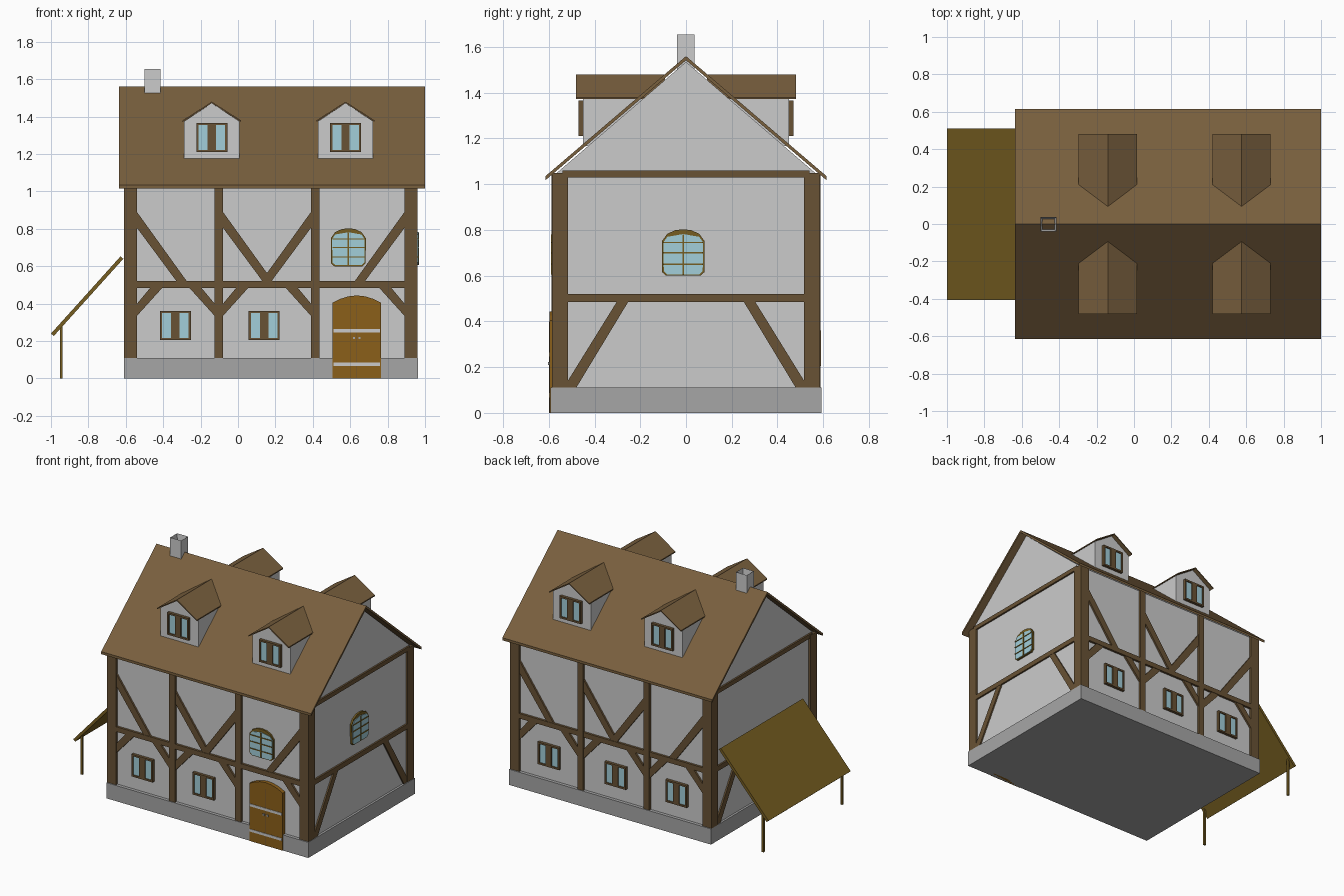
import bpy, bmesh

if "Cube" in bpy.data.objects:
    bpy.data.objects.remove(bpy.data.objects["Cube"])

def mat(name, r, g, b):
    m = bpy.data.materials.new(name)
    m.diffuse_color = (r, g, b, 1)
    m.use_nodes = True
    m.node_tree.nodes["Principled BSDF"].inputs["Base Color"].default_value = m.diffuse_color
    return m

TIMBER = mat("timber", 0.14, 0.085, 0.035)
ROOF = mat("roof_brown", 0.19, 0.115, 0.048)
OCHRE = mat("ochre_wood", 0.18, 0.11, 0.015)
DOOR = mat("door_wood", 0.26, 0.115, 0.01)
GLASS = mat("glass", 0.36, 0.62, 0.7)
STONE = mat("stone", 0.38, 0.38, 0.38)

def prism(name, polys, axis, a, b, material=None):
    """Extrude (u, z) polygons along x or y from a to b, all in one object."""
    bm = bmesh.new()
    for pts in polys:
        rings = []
        for d in (a, b):
            rings.append([bm.verts.new((d, u, z) if axis == 'x' else (u, d, z)) for u, z in pts])
        n = len(pts)
        bm.faces.new(rings[0])
        bm.faces.new(rings[1][::-1])
        for i in range(n):
            j = (i + 1) % n
            bm.faces.new((rings[0][j], rings[0][i], rings[1][i], rings[1][j]))
    bmesh.ops.recalc_face_normals(bm, faces=bm.faces)
    me = bpy.data.meshes.new(name)
    bm.to_mesh(me)
    bm.free()
    ob = bpy.data.objects.new(name, me)
    bpy.context.collection.objects.link(ob)
    if material:
        me.materials.append(material)
    return ob

def rect(u0, u1, z0, z1):
    return [(u0, z0), (u1, z0), (u1, z1), (u0, z1)]

def sym(half, cu=0, cz=0, k=1):
    """Mirror a right-hand half outline about u = 0, then scale and place it."""
    full = half + [(-u, z) for u, z in reversed(half) if u > 0]
    return [(cu + u * k, cz + z * k) for u, z in full]

def chevron(hw, z_eave, z_top, t, cu=0):
    return [(cu - hw, z_eave), (cu, z_top), (cu + hw, z_eave),
            (cu + hw, z_eave - t), (cu, z_top - t), (cu - hw, z_eave - t)]

def window(name, cu, cz, s, face):
    """Small casement on a front (s=-1) or back (s=1) wall at depth face."""
    w, h, f = 0.083, 0.078, 0.012
    prism(name + "_frame", [rect(cu - w, cu + w, cz - h, cz - h + f), rect(cu - w, cu + w, cz + h - f, cz + h),
                            rect(cu - w, cu - w + f, cz - h + f, cz + h - f),
                            rect(cu + w - f, cu + w, cz - h + f, cz + h - f),
                            rect(cu - 0.022, cu + 0.022, cz - h + f, cz + h - f)],
          'y', s * (face - 0.01), s * (face + 0.02), TIMBER)
    prism(name + "_pane", [rect(cu - w + f, cu + w - f, cz - h + f, cz + h - f)],
          'y', s * (face - 0.01), s * (face + 0.012), GLASS)

def arched_window(name, cu, axis, s, face):
    half = [(0.075, -0.1), (0.092, -0.085), (0.094, 0.05), (0.07, 0.083), (0.035, 0.099), (0, 0.103)]
    pane = [(0.07, -0.094), (0.085, -0.08), (0.087, 0.045), (0.07, 0.07), (0, 0.082)]
    c = 0.70
    prism(name + "_frame", [sym(half, cu, c)], axis, s * (face - 0.01), s * (face + 0.012), OCHRE)
    prism(name + "_pane", [sym(pane, cu, c)], axis, s * face, s * (face + 0.016), GLASS)
    bars = [rect(cu - 0.004, cu + 0.004, c - 0.094, c + 0.08)]
    bars += [rect(cu - 0.086, cu + 0.086, c + z - 0.003, c + z + 0.003) for z in (-0.05, 0, 0.045)]
    prism(name + "_bars", bars, axis, s * face, s * (face + 0.02), OCHRE)

X0, X1 = -0.61, 0.963     # outer ends of the house
WY = 0.57                 # wall depth

# stone base and plastered walls with gables
prism("stone_base", [rect(X0, X1, 0, 0.11)], 'y', -0.593, 0.593, STONE)
prism("walls", [[(-WY, 0.1), (WY, 0.1), (WY, 1.045), (0, 1.535), (-WY, 1.045)]],
      'x', X0 + 0.015, X1 - 0.015)

# main roof
prism("main_roof", [chevron(0.615, 1.035, 1.56, 0.018)], 'x', -0.635, 1.0, ROOF)

# chimney, hollow at the top
ch = prism("chimney", [rect(-0.5, -0.415, 1.4, 1.655)], 'y', -0.04, 0.037)
bm = bmesh.new()
bm.from_mesh(ch.data)
top = max(bm.faces, key=lambda f: f.calc_center_median().z)
bmesh.ops.inset_region(bm, faces=[top], thickness=0.015)
bmesh.ops.translate(bm, verts=top.verts, vec=(0, 0, -0.12))
bm.to_mesh(ch.data)
bm.free()

# corner posts
for i, (a, b) in enumerate(((X0, -0.54), (0.89, X1 - 0.003))):
    for s in (-1, 1):
        prism(f"corner_post_{i}_{'front' if s < 0 else 'back'}", [rect(a, b, 0.11, 1.05)],
              'y', s * 0.515, s * 0.586, TIMBER)

def high_brace(u, d):
    return [(u, 0.89), (u, 0.805), (u + d * 0.215, 0.515), (u + d * 0.27, 0.515)]

def low_brace(u, d):
    return [(u, 0.335), (u, 0.40), (u + d * 0.075, 0.49), (u + d * 0.14, 0.49)]

# front and back half-timbering
for s, side in ((-1, "front"), (1, "back")):
    prism(side + "_posts", [rect(-0.125, -0.08, 0.11, 1.05), rect(0.39, 0.435, 0.11, 1.05)],
          'y', s * 0.56, s * 0.588, TIMBER)
    prism(side + "_beam", [rect(-0.54, 0.89, 0.485, 0.52)], 'y', s * 0.56, s * 0.586, TIMBER)
    low = [(-0.54, 1), (-0.125, -1), (-0.08, 1), (0.39, -1), (0.89, -1)]
    if s > 0:
        low.append((0.435, 1))
    prism(side + "_braces", [high_brace(-0.54, 1), high_brace(-0.08, 1), high_brace(0.39, -1),
                             high_brace(0.89, -1)] + [low_brace(*p) for p in low],
          'y', s * 0.56, s * 0.583, TIMBER)
    for i, cu in enumerate((-0.335, 0.14, 0.66)[:2 if s < 0 else 3]):
        window(f"{side}_window_{i}", cu, 0.283, s, WY)

# gable-end timbering
for s, side, face in ((1, "right", X1 - 0.015), (-1, "left", -X0 - 0.015)):
    prism(side + "_beams", [rect(-0.52, 0.52, 0.485, 0.52), rect(-0.54, 0.54, 1.03, 1.06)],
          'x', s * (face - 0.01), s * (face + 0.012), TIMBER)
    prism(side + "_braces", [[(d * 0.52, 0.11), (d * 0.48, 0.11), (d * 0.25, 0.49), (d * 0.30, 0.49), (d * 0.52, 0.135)]
                             for d in (-1, 1)], 'x', s * (face - 0.01), s * (face + 0.01), TIMBER)

# arched windows
arched_window("front_arched_window", 0.59, 'y', -1, WY)
arched_window("right_arched_window", -0.012, 'x', 1, X1 - 0.015)

# dormers, two on each roof slope
for s, side in ((-1, "front"), (1, "back")):
    for i, cu in enumerate((-0.14, 0.575)):
        n = f"{side}_dormer_{i}"
        prism(n + "_walls", [sym([(0.148, 1.168), (0.148, 1.375), (0, 1.472)], cu)],
              'y', s * 0.45, s * 0.11)
        prism(n + "_roof", [chevron(0.156, 1.38, 1.48, 0.008, cu)], 'y', s * 0.48, s * 0.092, ROOF)
        window(n + "_window", cu, 1.288, s, 0.45)

# double door with arched head, iron bands and knobs
DX = 0.635
prism("door", [sym([(0.13, 0), (0.13, 0.405), (0.09, 0.425), (0.045, 0.439), (0, 0.444)], DX)],
      'y', -0.56, -0.596, DOOR)
prism("door_bands", [rect(DX - 0.125, DX + 0.125, z, z + 0.018) for z in (0.068, 0.246)],
      'y', -0.59, -0.599)
prism("door_gap", [rect(DX - 0.002, DX + 0.002, 0, 0.40)], 'y', -0.59, -0.598, TIMBER)
prism("door_knobs", [rect(DX + d - 0.006, DX + d + 0.006, 0.21, 0.222) for d in (-0.015, 0.015)],
      'y', -0.59, -0.603, STONE)

# lean-to canopy on two thin posts
prism("canopy", [[(-1.0, 0.24), (-0.985, 0.227), (-0.613, 0.64), (-0.628, 0.653)]],
      'y', -0.405, 0.51, OCHRE)
for y, n in ((-0.385, "front"), (0.49, "back")):
    prism(f"canopy_post_{n}", [rect(-0.952, -0.938, 0, 0.285)], 'y', y - 0.007, y + 0.007, OCHRE)
